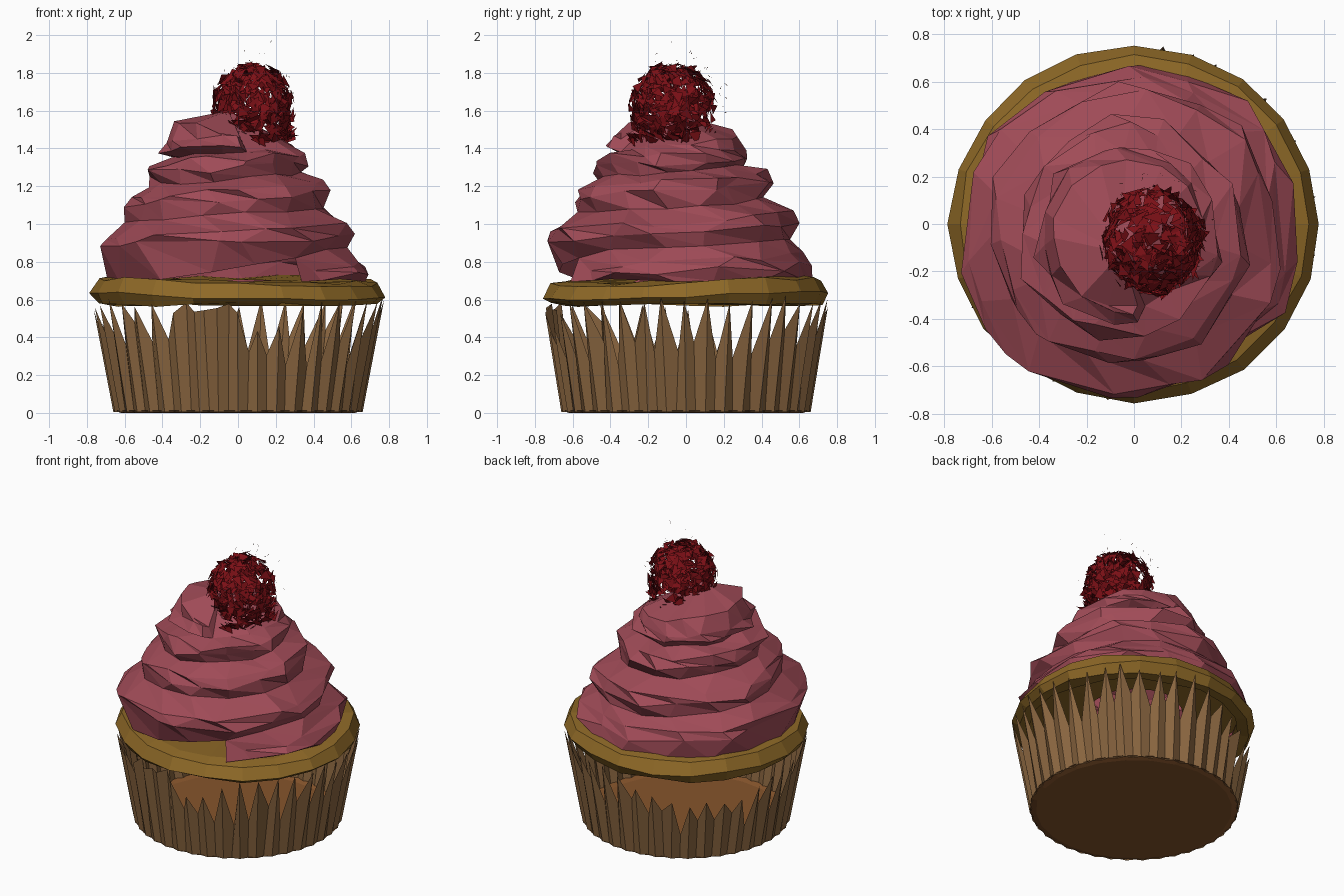
import bpy, random
from math import sin, cos, pi, radians
from mathutils import Vector

if "Cube" in bpy.data.objects:
    bpy.data.objects.remove(bpy.data.objects["Cube"])

random.seed(7)
jit = random.uniform


def make(name, verts, faces, color):
    mesh = bpy.data.meshes.new(name)
    mesh.from_pydata(verts, [], faces)
    mesh.update()
    obj = bpy.data.objects.new(name, mesh)
    bpy.context.collection.objects.link(obj)
    mat = bpy.data.materials.new(name + "_color")
    mat.diffuse_color = (*color, 1)
    mat.use_nodes = True
    mat.node_tree.nodes["Principled BSDF"].inputs["Base Color"].default_value = mat.diffuse_color
    mesh.materials.append(mat)
    return obj


def lerp(table, x):
    if x <= table[0][0]:
        return table[0][1]
    for (a, va), (b, vb) in zip(table, table[1:]):
        if x <= b:
            return va + (vb - va) * (x - a) / (b - a)
    return table[-1][1]


def quads(rows, n):
    """Faces of a closed grid with the given number of rows of n points."""
    return [(r * n + i, r * n + (i + 1) % n, (r + 1) * n + (i + 1) % n, (r + 1) * n + i)
            for r in range(rows - 1) for i in range(n)]


# Paper wrapper: torn pleats, lower at the front and back left
PLEATS = 40
n = PLEATS * 2
valley = [(0, .36), (60, .40), (95, .36), (120, .24), (165, .28), (190, .38),
          (235, .44), (242, .52), (270, .53), (275, .38), (300, .33), (360, .33)]
peak = [(0, .61), (85, .60), (110, .44), (150, .40), (175, .56), (200, .60),
        (235, .58), (242, .54), (272, .54), (277, .46), (288, .47), (300, .59), (360, .62)]
bottom, top = [], []
for i in range(n):
    deg = 360 * i / n
    a = radians(deg)
    ridge = i % 2 == 0
    z = lerp(peak, deg) + jit(-.03, .02) if ridge else lerp(valley, deg) + jit(-.09, .07)
    rb = .66 if ridge else .645
    rt = rb + (.19 if ridge else .14) * z
    bottom.append((rb * cos(a), rb * sin(a), .005))
    a += jit(-.02, .02)
    top.append((rt * cos(a), rt * sin(a) * .98, z))
make("wrapper", bottom + top, quads(2, n), (.25, .13, .05))

# Wrapper base disc
n = 24
disc = [(.66 * cos(2 * pi * i / n), .66 * sin(2 * pi * i / n), .012) for i in range(n)]
disc += [(.62 * x / .66, .62 * y / .66, 0) for x, y, z in disc]
make("wrapper_base", disc, quads(2, n) + [tuple(range(n, 2 * n))], (.24, .09, .025))

# Overhanging cake rim
n = 20
rim = []
for r, z in [(.67, .575), (.745, .575), (.785, .635), (.74, .71), (.66, .72), (.32, .71)]:
    for i in range(n):
        a = 2 * pi * i / n
        dip = -.035 * max(0, cos(a - radians(-55)))
        rr = r + jit(-.01, .008)
        rim.append((rr * cos(a), rr * sin(a) * .96, z + dip * (z > .6) + jit(-.014, .01)))
make("cake_rim", rim, quads(6, n), (.27, .14, .02))

# Frosting: a helical strip, one bulge per turn, closed by a fan at the top
N, START = 15, radians(-55)
height = [(0, .74), (.39, .82), (.6, .89), (1.14, .97), (1.64, 1.10), (2.14, 1.21),
          (3.14, 1.35), (3.64, 1.40), (4.64, 1.53), (5, 1.56)]
radius = [(.74, .74), (.82, .685), (.92, .70), (1.1, .575), (1.25, .48), (1.38, .375), (1.53, .32)]


def spiral_point(u, r, z):
    a = START + 2 * pi * u
    return (r * cos(a) - lerp([(.75, .01), (.9, .035)], z),
            r * sin(a) - lerp([(.75, .02), (.9, .05)], z), z)


def crease(u):
    zb = lerp(height, u)
    zc = (lerp(height, u - 1) + zb) / 2
    r = lerp(radius, zc) - lerp([(3.9, .085), (4.2, .03)], u)
    t = lerp([(.8, 0), (1.05, 1)], u)
    zc = .70 * (1 - t) + zc * t
    r = .68 * (1 - t) + r * t
    if u > 4:
        zc = lerp([(4, 1.41), (4.15, 1.41), (4.4, 1.47), (4.65, 1.55), (4.8, 1.53), (4.9, 1.46)], u)
    return spiral_point(u + jit(-.015, .015), r + jit(-.012, .012), zc + jit(-.012, .012))


turns = int(3.95 * N)
verts = [crease(k / N) for k in range(turns + N + 1)]
low0 = len(verts)
for dr, dz in [(.006, -.025), (-.02, .03)]:
    for k in range(turns + 1):
        u = k / N
        z = lerp(height, u)
        r = lerp(radius, z) + dr + jit(-.025, .03)
        if u < .06:
            r -= .08
        verts.append(spiral_point(u + jit(-.025, .025), r, z + dz + jit(-.02, .02)))
high0 = low0 + turns + 1
faces = []
for k in range(turns):
    bands = [(k, low0 + k), (low0 + k, high0 + k), (high0 + k, k + N)]
    for a, b in bands:
        faces += [(a, a + 1, b), (a + 1, b + 1, b)]
apex = len(verts)
verts.append((-.05, -.12, 1.60))
faces += [(k, k + 1, apex) for k in range(turns, turns + N)]
faces += [(turns, apex, turns + N), (turns, low0 + turns, high0 + turns, turns + N),
          (0, N, high0, low0)]
make("frosting", verts, faces, (.35, .07, .095))

# Raspberry: a ragged hollow dome of shards, reaching lower at the right, sparse at the back right
CENTER = Vector((.075, -.065, 1.63))


def rand_dir():
    while True:
        v = Vector((jit(-1, 1), jit(-1, 1), jit(-1, 1)))
        if .1 < v.length < 1:
            return v.normalized()


def shell(d, s):
    return CENTER + Vector((d.x * .20 * s, d.y * .22 * s, d.z * .215 * s))


verts, faces = [], []
while len(faces) < 600:
    d = rand_dir()
    if d.z < -.9 or (d.x - d.z < -.1 and d.z < -.2):
        continue
    if d.y > .3 and d.x > -.3 and d.z < .7 and random.random() < .7:
        continue
    # the lower right side hangs down over the frosting as a skirt
    if d.z < 0 and d.x > 0:
        d = Vector((d.x, d.y, 0)).normalized() + Vector((0, 0, d.z))
    p = shell(d, jit(.88, 1.02))
    # each shard lies roughly along the berry's surface
    t = d.orthogonal().normalized()
    b = d.cross(t)
    spin, size = jit(0, 2 * pi), jit(.026, .042)
    for k in range(3):
        a = spin + k * 2 * pi / 3 + jit(-.5, .5)
        verts.append(p + (t * cos(a) + b * sin(a)) * size * (1.4 if k == 0 else .95)
                     + d * jit(-.024, .024))
    m = len(verts)
    faces.append((m - 3, m - 2, m - 1))
make("raspberry", verts, faces, (.20, .005, .008))

# Fine hairs floating off the raspberry
verts, faces = [], []
while len(faces) < 30:
    d = rand_dir()
    if d.z < -.2 or d.x + d.y + d.z < .5:
        continue
    p = shell(d, jit(1.1, 1.4))
    verts += [p, p + rand_dir() * .022, p + rand_dir() * .004]
    m = len(verts)
    faces.append((m - 3, m - 2, m - 1))
tip = Vector((.17, -.08, 1.96))
verts += [tip, tip + Vector((.012, 0, .02)), tip + Vector((.003, .003, 0))]
faces.append((len(verts) - 3, len(verts) - 2, len(verts) - 1))
make("raspberry_hairs", verts, faces, (.10, .03, .02))
